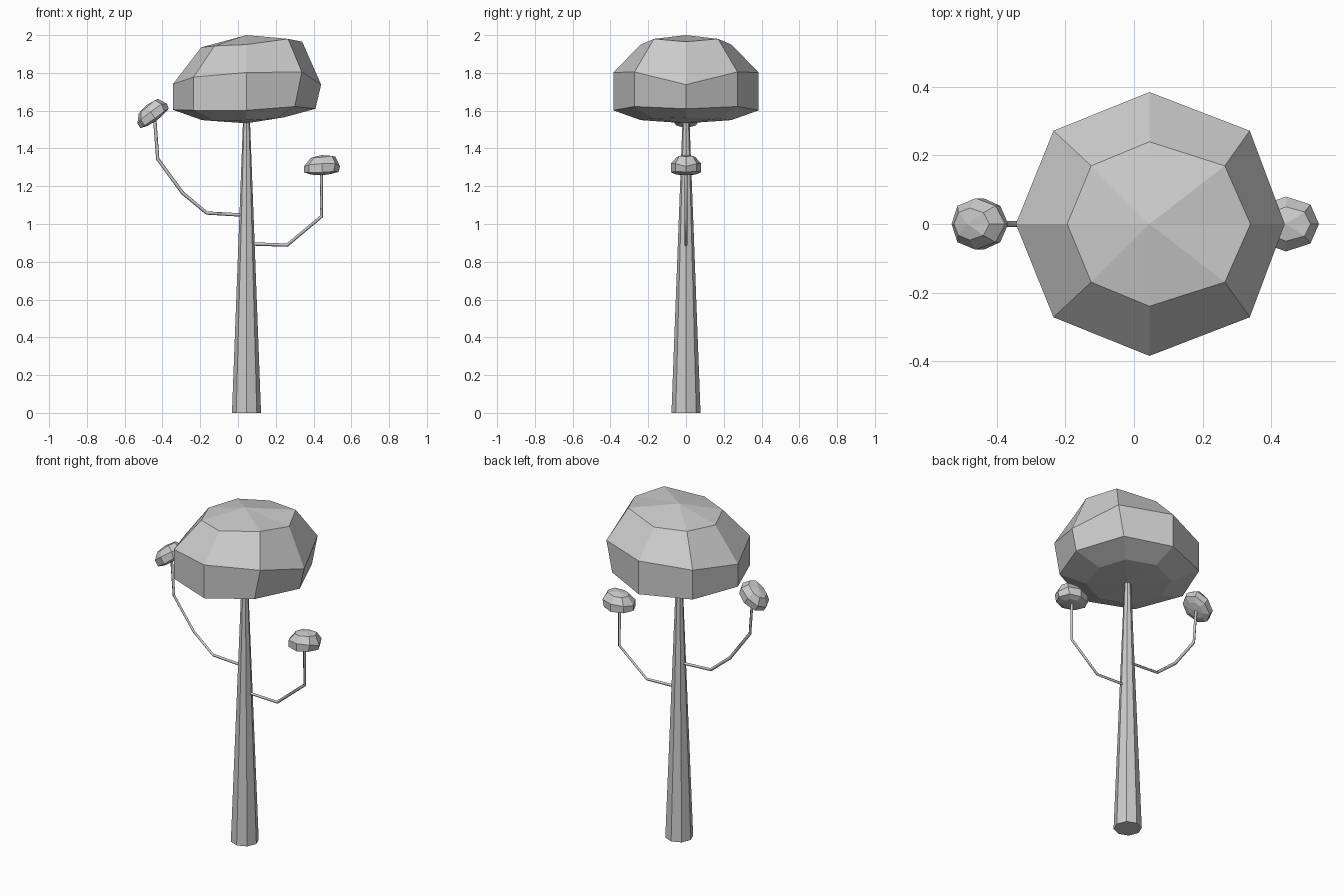
import bpy, math
from mathutils import Vector

if "Cube" in bpy.data.objects:
    bpy.data.objects.remove(bpy.data.objects["Cube"])

AXIS = 0.045          # x of trunk and crown
CROWN_Z = 1.765       # crown mid height

# Crown rings, top to bottom: radius in y, then (x, z) from -x round to +x
RINGS = [
    (0.240, [(-0.195, 1.935), (-0.125, 1.943), (0.045, 1.950), (0.265, 1.980), (0.340, 1.965)]),
    (0.385, [(-0.345, 1.740), (-0.235, 1.778), (0.045, 1.802), (0.338, 1.805), (0.440, 1.738)]),
    (0.385, [(-0.345, 1.605), (-0.235, 1.602), (0.045, 1.602), (0.300, 1.622), (0.410, 1.610)]),
    (0.240, [(-0.190, 1.550), (-0.125, 1.545), (0.045, 1.550), (0.200, 1.558), (0.245, 1.565)]),
]
TOP, BOTTOM = 2.0, 1.533


def crown_mesh():
    """Lumpy 8-sided ball, mirrored across y, centred on its own origin."""
    verts = [(0, 0, TOP - CROWN_Z)]
    for r, pts in RINGS:
        for i in range(8):
            x, z = pts[i if i <= 4 else 8 - i]
            verts.append((x - AXIS, -r * math.sin(i * math.pi / 4), z - CROWN_Z))
    verts.append((0, 0, BOTTOM - CROWN_Z))
    last, faces = len(verts) - 1, []
    for i in range(8):
        j = (i + 1) % 8
        faces.append((0, 1 + i, 1 + j))
        for k in range(len(RINGS) - 1):
            a = 1 + 8 * k
            faces.append((a + i, a + 8 + i, a + 8 + j, a + j))
        b = last - 8
        faces.append((last, b + j, b + i))
    mesh = bpy.data.meshes.new("crown")
    mesh.from_pydata(verts, [], faces)
    return mesh


def add_crown(name, mesh, loc, scale=(1, 1, 1), tilt=0):
    ob = bpy.data.objects.new(name, mesh)
    ob.location, ob.scale = loc, scale
    ob.rotation_euler.y = math.radians(tilt)
    bpy.context.collection.objects.link(ob)


def add_branch(name, pts, radius=0.009):
    curve = bpy.data.curves.new(name, 'CURVE')
    curve.dimensions = '3D'
    curve.bevel_depth, curve.bevel_resolution = radius, 0
    curve.use_fill_caps = True
    sp = curve.splines.new('POLY')
    sp.points.add(len(pts) - 1)
    for p, (x, z) in zip(sp.points, pts):
        p.co = (x, 0, z, 1)
    bpy.context.collection.objects.link(bpy.data.objects.new(name, curve))


# Tapered octagonal trunk
bpy.ops.mesh.primitive_cone_add(vertices=8, radius1=0.077, radius2=0.018,
                                depth=1.56, location=(AXIS, 0, 0.78))
bpy.context.object.name = "trunk"

# Bent twigs
add_branch("left_branch", [(0.03, 1.047), (-0.165, 1.058), (-0.293, 1.164),
                           (-0.425, 1.344), (-0.442, 1.57)])
add_branch("right_branch", [(0.06, 0.895), (0.26, 0.888), (0.442, 1.04), (0.442, 1.29)])

# Foliage: one large crown and two small copies
ball = crown_mesh()
add_crown("main_crown", ball, (AXIS, 0, CROWN_Z))
add_crown("right_crown", ball, (0.444, 0, 1.311), (0.243, 0.208, 0.23))
add_crown("left_crown", ball, (-0.458, 0, 1.588), (0.24, 0.195, 0.21), -34)
